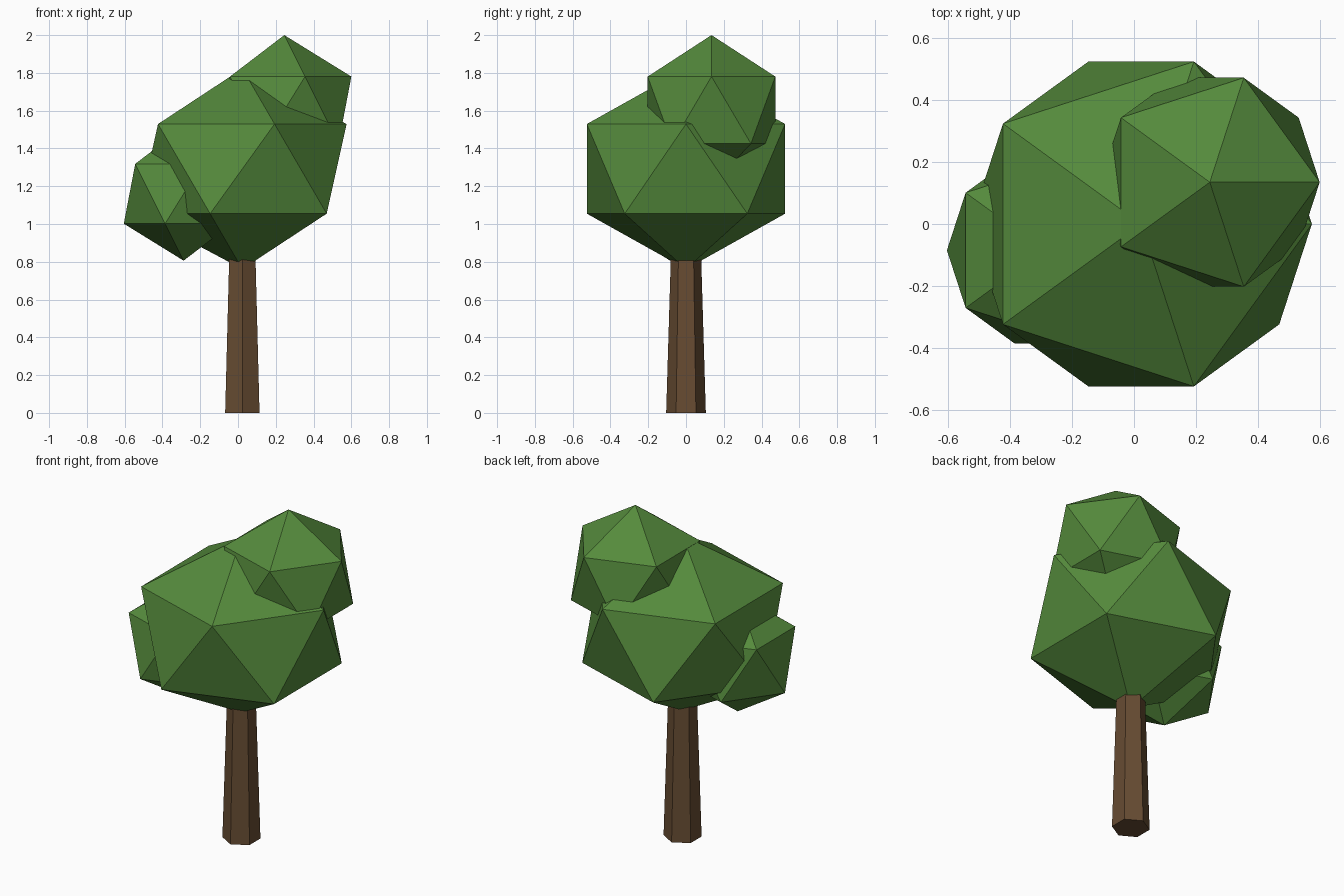
import bpy

cube = bpy.data.objects.get("Cube")
if cube:
    bpy.data.objects.remove(cube, do_unlink=True)


def make_material(name, rgb):
    mat = bpy.data.materials.new(name)
    mat.use_nodes = True
    colour = (*rgb, 1.0)
    mat.diffuse_color = colour
    bsdf = next(n for n in mat.node_tree.nodes if n.type == "BSDF_PRINCIPLED")
    bsdf.inputs["Base Color"].default_value = colour
    bsdf.inputs["Roughness"].default_value = 0.9
    return mat


leaf_green = make_material("leaf green", (0.09, 0.255, 0.045))
bark_brown = make_material("bark brown", (0.135, 0.072, 0.032))


def finish(name, mat):
    obj = bpy.context.object
    obj.name = obj.data.name = name
    obj.data.materials.clear()
    obj.data.materials.append(mat)
    bpy.ops.object.shade_flat()
    return obj


def foliage(name, centre, radius, squash=1.0):
    """Faceted leaf clump with twenty flat sides."""
    bpy.ops.mesh.primitive_ico_sphere_add(subdivisions=1, radius=radius, location=centre)
    finish(name, leaf_green).scale.z = squash


# Tapered six-sided trunk, its top buried in the crown
trunk_x, trunk_height = 0.023, 0.9
bpy.ops.mesh.primitive_cone_add(vertices=6, radius1=0.105, radius2=0.078,
                                depth=trunk_height,
                                location=(trunk_x, 0, trunk_height / 2))
finish("trunk", bark_brown)

# Three overlapping leaf clumps
foliage("main_foliage", (trunk_x, 0, 1.292), 0.617, squash=0.86)
foliage("upper_foliage", (0.245, 0.135, 1.603), 0.397)
foliage("side_foliage", (-0.288, -0.085, 1.16), 0.354)
